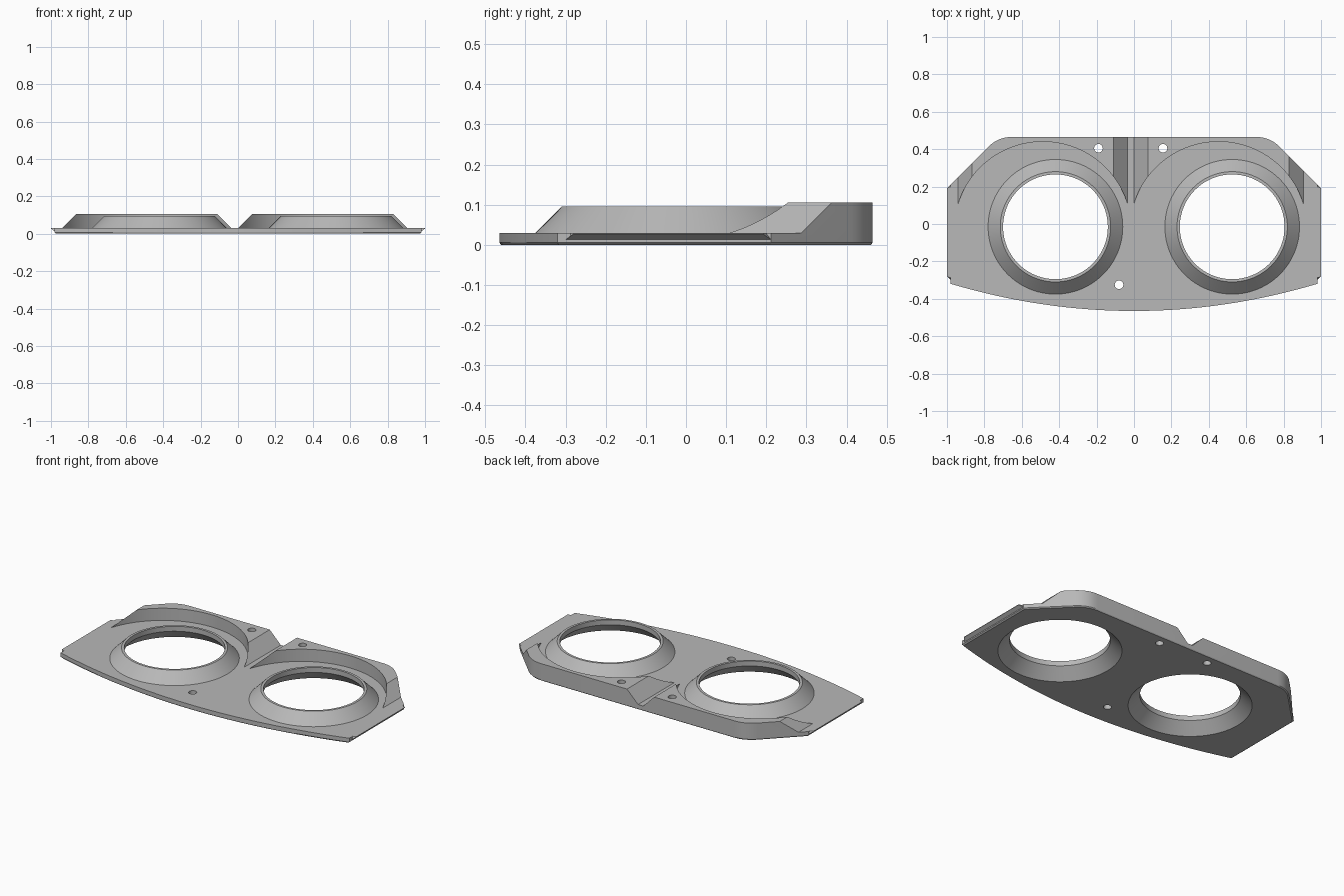
import bpy, bmesh, math

cube = bpy.data.objects.get("Cube")
if cube:
    bpy.data.objects.remove(cube, do_unlink=True)

PLATE, RIDGE, RIM = 0.03, 0.105, 0.095    # heights of plate, back ridges, eye rims
EYES = (-0.42, 0.525)                     # centres of the two openings
EYE_Y = -0.015
RIDGES = (-0.4875, 0.4525)                # centres of the two ridges

grey = bpy.data.materials.new("plain grey")
grey.use_nodes = True
grey.diffuse_color = (0.48, 0.48, 0.48, 1)
grey.node_tree.nodes["Principled BSDF"].inputs["Base Color"].default_value = grey.diffuse_color


def loft(name, rings):
    """Solid through matching rings of points, capped at both ends."""
    bm = bmesh.new()
    loops = [[bm.verts.new(p) for p in ring] for ring in rings]
    n = len(loops[0])
    for a, b in zip(loops, loops[1:]):
        for i in range(n):
            j = (i + 1) % n
            bm.faces.new((a[i], a[j], b[j], b[i]))
    bm.faces.new(loops[0][::-1])
    bm.faces.new(loops[-1])
    bmesh.ops.recalc_face_normals(bm, faces=bm.faces)
    mesh = bpy.data.meshes.new(name)
    bm.to_mesh(mesh)
    bm.free()
    ob = bpy.data.objects.new(name, mesh)
    bpy.context.collection.objects.link(ob)
    mesh.materials.append(grey)
    return ob


def turned(name, x, y, profile, sides=96):
    """Round solid from (radius, height) pairs."""
    steps = [math.tau * i / sides for i in range(sides)]
    return loft(name, [[(x + r * math.cos(t), y + r * math.sin(t), z) for t in steps]
                       for r, z in profile])


def combine(target, tool, operation):
    tool.hide_render = True
    mod = target.modifiers.new(operation.lower(), "BOOLEAN")
    mod.object, mod.operation, mod.solver = tool, operation, "EXACT"
    bpy.context.view_layer.objects.active = target
    bpy.ops.object.modifier_apply(modifier=mod.name)
    bpy.data.objects.remove(tool, do_unlink=True)


# Plate outline: bowed front edge, straight sides, cut and rounded back corners
half = []
for i in range(17):
    x = 0.98 * i / 16
    half.append((x, -0.465 + 0.145 * (x / 0.98) ** 2))
half.append((0.98, 0.212))
p0, p1, p2 = (0.78, 0.412), (0.727, 0.465), (0.655, 0.465)
for i in range(9):
    t = i / 8
    half.append(tuple((1 - t) ** 2 * a + 2 * t * (1 - t) * b + t * t * c
                      for a, b, c in zip(p0, p1, p2)))
outline = half + [(-x, y) for x, y in reversed(half) if x > 0]


def ring(scale, z):
    return [(x * scale, y * scale, z) for x, y in outline]


body = loft("frame_plate", [ring(0.992, 0), ring(1, 0.006), ring(1, RIDGE)])

# Trim the block down to the plate, leaving two ridges with sloping ends
sky = [(-1.2, PLATE)]
for cx in RIDGES:
    sky += [(cx - 0.4525, PLATE), (cx - 0.3775, RIDGE), (cx + 0.3775, RIDGE), (cx + 0.4525, PLATE)]
sky += [(1.2, PLATE), (1.2, 0.3), (-1.2, 0.3)]
# Lift the ridge tops clear of the block so that its flat top stays whole
lifted = [(x, z + 0.02 if z == RIDGE else z) for x, z in sky]
lifted = [(x + (0.02 if i % 4 == 2 else -0.02), z) if z > RIDGE and z < 0.2 else (x, z)
          for i, (x, z) in enumerate(lifted)]
combine(body, loft("end_cutter", [[(x, y, z) for x, z in lifted] for y in (-0.8, 0.8)]), "DIFFERENCE")

# Clear the front and hollow out the curved inner wall of each ridge
front = [(-1.2, -0.8), (1.2, -0.8), (1.2, 0), (-1.2, 0)]
combine(body, loft("front_cutter", [[(x, y, z) for x, y in front] for z in (PLATE, 0.3)]), "DIFFERENCE")
for cx in RIDGES:
    combine(body, turned("arc_cutter", cx, -0.035, [(0.475, PLATE), (0.475, 0.3)], 128), "DIFFERENCE")

# Thin lips along both sides, bevelled underneath
for s in (-1, 1):
    lip = loft("side_lip", [
        [(s * 0.95, y0, 0.013), (s * 0.98, y0, 0.013), (s * 1.0, y1, 0.027),
         (s * 1.0, y1, PLATE), (s * 0.95, y0, PLATE)]
        for y0, y1 in ((-0.30, -0.28), (0.212, 0.192))])
    combine(body, lip, "UNION")

# Conical eye rims with matching flared openings
for cx in EYES:
    combine(body, turned("eye_rim", cx, EYE_Y, [(0.37, 0.02), (0.295, RIM)]), "UNION")
    combine(body, turned("eye_cutter", cx, EYE_Y,
                         [(0.355, -0.01), (0.28, 0.065), (0.28, 0.2)]), "DIFFERENCE")

# Screw holes
for x, y in ((-0.19, 0.405), (0.155, 0.405), (-0.08, -0.325)):
    combine(body, turned("screw_cutter", x, y, [(0.023, -0.1), (0.023, 0.3)], 32), "DIFFERENCE")

bpy.ops.object.select_all(action="DESELECT")
body.select_set(True)
bpy.context.view_layer.objects.active = body
bpy.ops.object.shade_smooth_by_angle(angle=math.radians(25))
